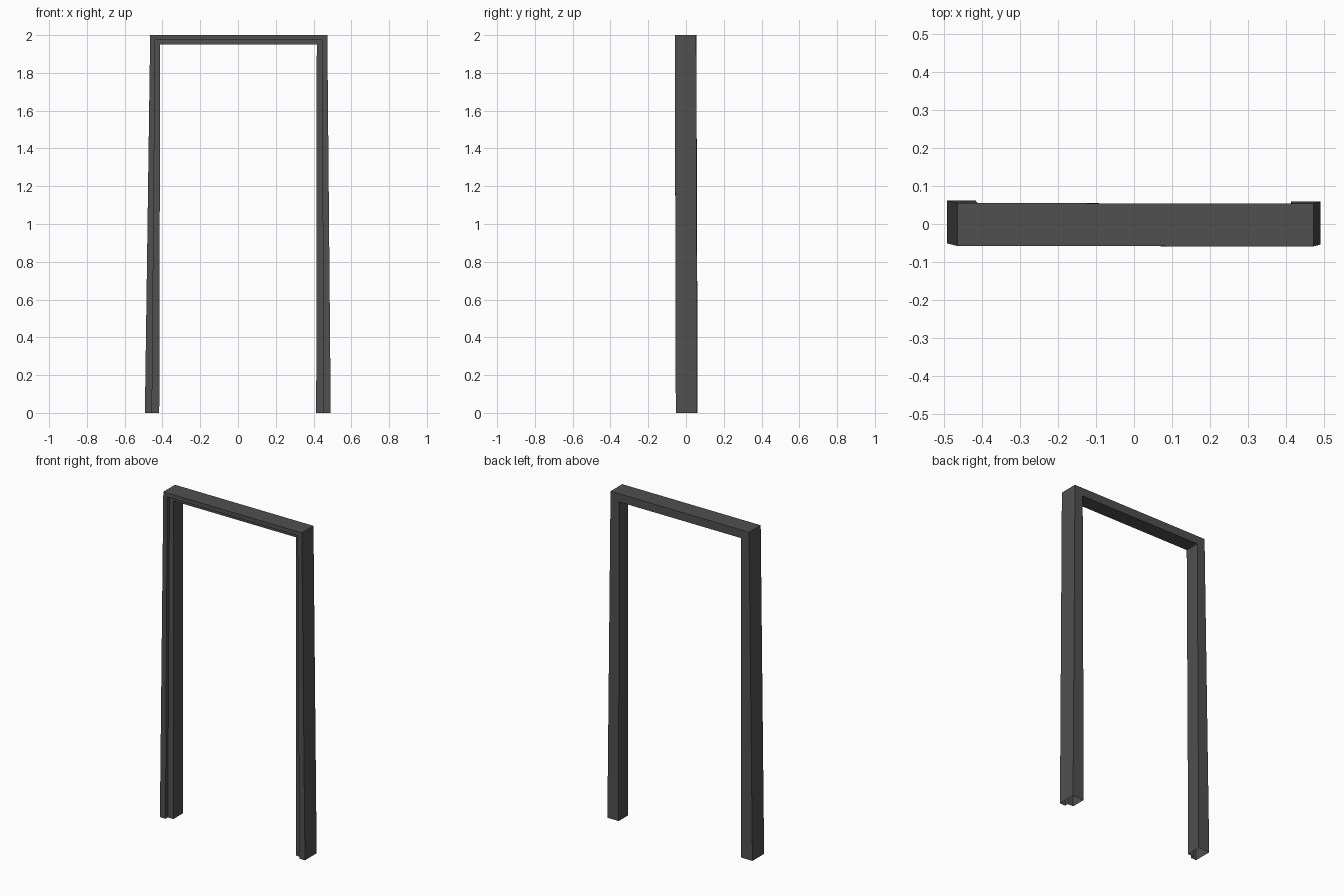
import bpy, bmesh
from mathutils import Vector

if "Cube" in bpy.data.objects:
    bpy.data.objects.remove(bpy.data.objects["Cube"])

# Rebated cross-section: (0 = opening side .. 1 = outer side, depth in y)
profile = [(1, -0.058), (0.5, -0.058), (0.5, -0.036), (0, -0.036), (0, 0.055), (1, 0.055)]

# Stations along the frame: inner (x, z), outer (x, z), y lean
stations = [
    ((-0.417, 0.0), (-0.493, 0.0), 0.007),
    ((-0.412, 1.95), (-0.465, 2.0), 0.0),
    ((0.417, 1.95), (0.473, 2.0), -0.001),
    ((0.414, 0.0), (0.491, 0.0), 0.004),
]

bm = bmesh.new()
rings = []
for inner, outer, lean in stations:
    a, b = Vector((inner[0], 0, inner[1])), Vector((outer[0], 0, outer[1]))
    rings.append([bm.verts.new(a.lerp(b, u) + Vector((0, y + lean, 0))) for u, y in profile])

# Skin between stations, mitred at the top corners
n = len(profile)
for r0, r1 in zip(rings, rings[1:]):
    for i in range(n):
        j = (i + 1) % n
        bm.faces.new((r0[i], r0[j], r1[j], r1[i]))

# Temporary caps give reliable outward normals; the feet stay open
caps = [bm.faces.new(rings[0]), bm.faces.new(rings[-1])]
bmesh.ops.recalc_face_normals(bm, faces=bm.faces[:])
bmesh.ops.delete(bm, geom=caps, context='FACES_ONLY')

mesh = bpy.data.meshes.new("door_frame")
bm.to_mesh(mesh)
bm.free()
frame = bpy.data.objects.new("door_frame", mesh)
bpy.context.collection.objects.link(frame)

# Dark frame finish
mat = bpy.data.materials.new("dark_frame")
mat.diffuse_color = (0.08, 0.08, 0.08, 1)
mat.use_nodes = True
mat.node_tree.nodes["Principled BSDF"].inputs["Base Color"].default_value = mat.diffuse_color
mesh.materials.append(mat)
